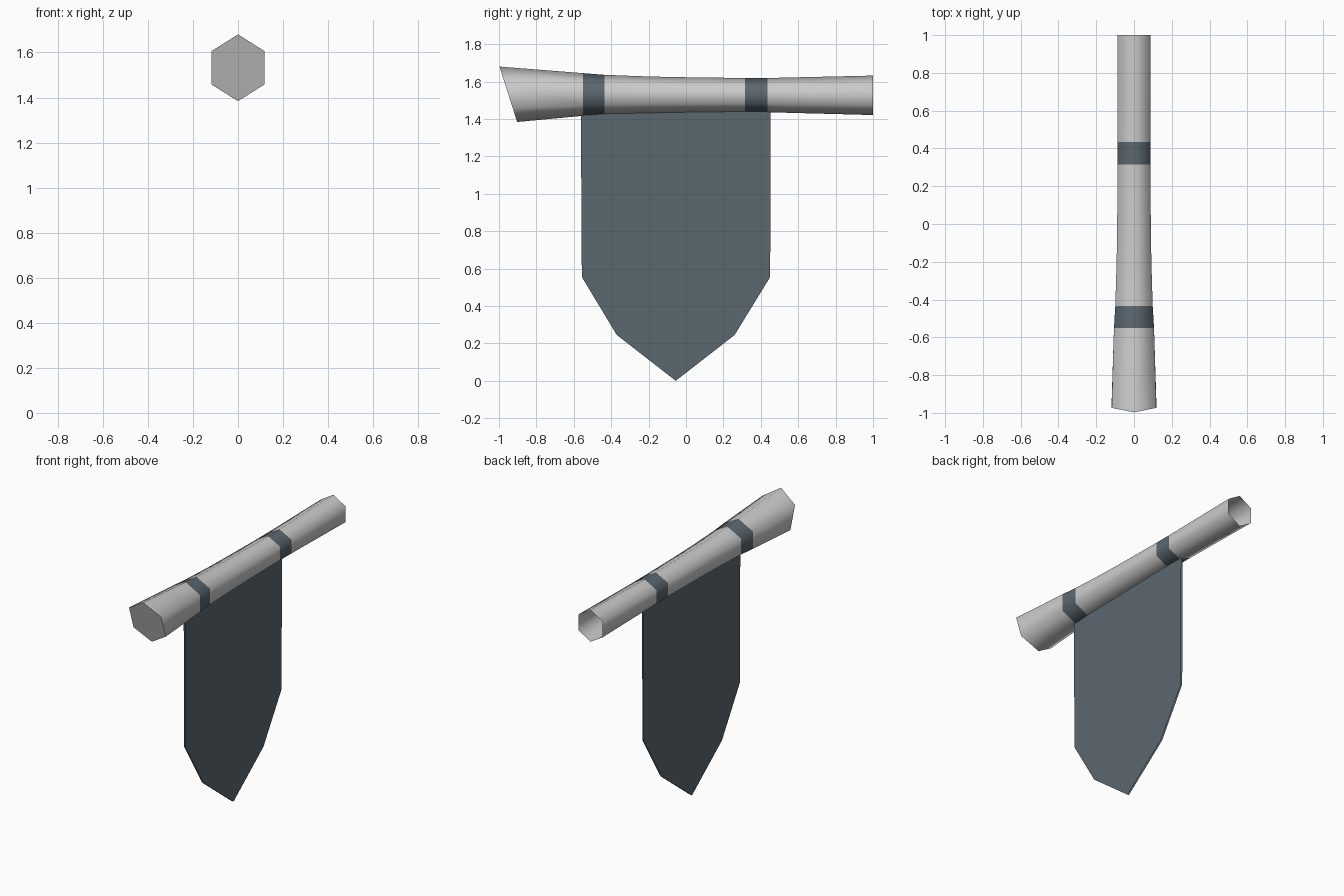
import bpy, bmesh, math

cube = bpy.data.objects.get("Cube")
if cube:
    bpy.data.objects.remove(cube)


def material(name, colour):
    m = bpy.data.materials.new(name)
    m.use_nodes = True
    m.diffuse_color = (*colour, 1)
    m.node_tree.nodes["Principled BSDF"].inputs["Base Color"].default_value = (*colour, 1)
    return m


grey = material("pale grey", (0.60, 0.60, 0.60))
slate = material("dark slate", (0.105, 0.135, 0.16))


def finish(bm, name, mats):
    mesh = bpy.data.meshes.new(name)
    bm.to_mesh(mesh)
    bm.free()
    for m in mats:
        mesh.materials.append(m)
    obj = bpy.data.objects.new(name, mesh)
    bpy.context.collection.objects.link(obj)
    return obj


# Flared six-sided pole, open at the back: (y, half width, bottom z, top z)
SLANT = 0.32
stations = [(-0.95, 0.118, 1.384, 1.68), (-0.55, 0.106, 1.417, 1.645),
            (-0.435, 0.099, 1.425, 1.636), (-0.2, 0.092, 1.431, 1.627),
            (0, 0.089, 1.434, 1.623), (0.315, 0.087, 1.437, 1.619),
            (0.435, 0.087, 1.436, 1.619), (1, 0.088, 1.421, 1.632)]
bands = (1, 5)

bm = bmesh.new()
rings = []
for i, (y, half, low, high) in enumerate(stations):
    mid, tall = (low + high) / 2, (high - low) / 2
    ring = []
    for k in range(6):
        a = math.radians(60 * k)
        dz = tall * math.cos(a)
        lean = SLANT * dz if i == 0 else 0
        ring.append(bm.verts.new((half * math.sin(a) / math.sin(math.pi / 3), y - lean, mid + dz)))
    rings.append(ring)
for i, (a, b) in enumerate(zip(rings, rings[1:])):
    for k in range(6):
        n = (k + 1) % 6
        f = bm.faces.new((a[k], a[n], b[n], b[k]))
        f.smooth = True
        f.material_index = 1 if i in bands else 0
cap = bm.faces.new(rings[0][::-1])
bmesh.ops.recalc_face_normals(bm, faces=bm.faces)
if cap.normal.y > 0:
    bmesh.ops.reverse_faces(bm, faces=bm.faces)
for e in cap.edges:
    e.smooth = False
finish(bm, "pole", [grey, slate])

# Pointed cloth made of two thin sheets hanging under the pole
outline = [(-0.562, 1.425), (-0.557, 0.555), (-0.37, 0.245), (-0.055, 0),
           (0.26, 0.245), (0.45, 0.555), (0.453, 1.445)]
bm = bmesh.new()
for side in (1, -1):
    verts = [bm.verts.new((side * 0.005, y, z)) for y, z in outline]
    bm.faces.new(verts[::side])
finish(bm, "banner_cloth", [slate])
